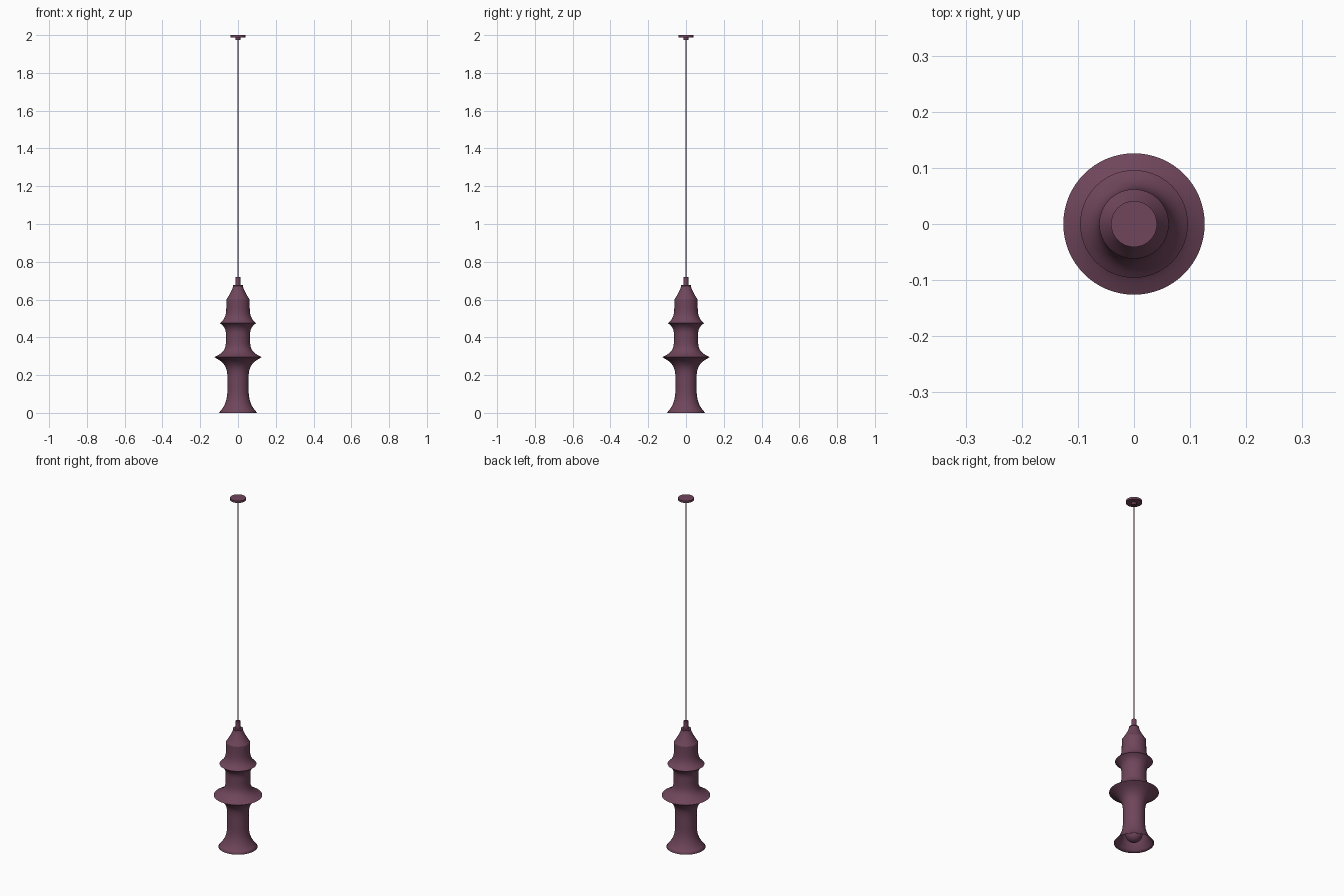
import bpy, math

if "Cube" in bpy.data.objects:
    bpy.data.objects.remove(bpy.data.objects["Cube"])

SEG = 64

def material(name, rgb):
    m = bpy.data.materials.new(name)
    m.diffuse_color = (*rgb, 1)
    m.use_nodes = True
    m.node_tree.nodes["Principled BSDF"].inputs["Base Color"].default_value = m.diffuse_color
    return m

PLUM = material("plum", (0.16, 0.06, 0.105))

def lathe(name, profile, angle=35):
    """Spin (radius, height) points around z; zero radius closes to a point."""
    verts, faces, rings = [], [], []
    for r, z in profile:
        n = 1 if r == 0 else SEG
        rings.append(range(len(verts), len(verts) + n))
        for i in range(n):
            a = 2 * math.pi * i / SEG
            verts.append((r * math.cos(a), r * math.sin(a), z))
    for lo, hi in zip(rings, rings[1:]):
        for i in range(SEG):
            j = (i + 1) % SEG
            if len(lo) == 1:
                faces.append((lo[0], hi[j], hi[i]))
            elif len(hi) == 1:
                faces.append((lo[i], lo[j], hi[0]))
            else:
                faces.append((lo[i], lo[j], hi[j], hi[i]))
    mesh = bpy.data.meshes.new(name)
    mesh.from_pydata(verts, [], faces)
    mesh.materials.append(PLUM)
    ob = bpy.data.objects.new(name, mesh)
    bpy.context.collection.objects.link(ob)
    bpy.ops.object.select_all(action='DESELECT')
    ob.select_set(True)
    bpy.context.view_layer.objects.active = ob
    bpy.ops.object.shade_smooth_by_angle(angle=math.radians(angle))
    return ob

def flare(rim, waist, z_rim, z_waist, power=3, n=12):
    """Points of a stretched-fabric curve from a wide rim to a straight waist."""
    return [(waist + (rim - waist) * (1 - i / n) ** power,
             z_rim + (z_waist - z_rim) * i / n) for i in range(n + 1)]

# Stretched fabric shade: three hoops, straight waists, concave peak
profile = flare(0.102, 0.056, 0.0, 0.14)
profile += flare(0.126, 0.056, 0.295, 0.16, 4)[::-1]
profile += flare(0.126, 0.064, 0.295, 0.40, 4)[1:]
profile += flare(0.096, 0.064, 0.475, 0.41, 3)[::-1]
profile += flare(0.096, 0.062, 0.475, 0.58, 4)[1:]
profile += flare(0.062, 0.025, 0.60, 0.675, 1.4, 8)
shade = lathe("fabric_shade", profile, 30)
solid = shade.modifiers.new("cloth_thickness", 'SOLIDIFY')
solid.thickness = 0.001

# Top cap and cord grip
lathe("top_cap", [(0, 0.672), (0.026, 0.672), (0.026, 0.677), (0.013, 0.677),
                  (0.013, 0.72), (0, 0.72)])

# Suspension cord and inner cord down to the lamp holder
for name, z0, z1 in (("cord", 0.715, 1.98), ("inner_cord", 0.17, 0.675)):
    lathe(name, [(0, z0), (0.003, z0), (0.003, z1), (0, z1)])

# Ceiling canopy with small hub
lathe("ceiling_canopy", [(0, 1.975), (0.012, 1.975), (0.012, 1.988),
                         (0.041, 1.988), (0.041, 2.0), (0, 2.0)])

# Globe bulb with neck, and lamp holder
R, C = 0.043, 0.05
globe = [(R * math.sin(a), C - R * math.cos(a))
         for a in (math.radians(160) * i / 18 for i in range(1, 19))]
lathe("bulb", [(0, C - R)] + globe + [(0.013, 0.11), (0, 0.11)], 50)
lathe("lamp_holder", [(0, 0.105), (0.02, 0.105), (0.02, 0.165),
                      (0.012, 0.175), (0, 0.175)])
